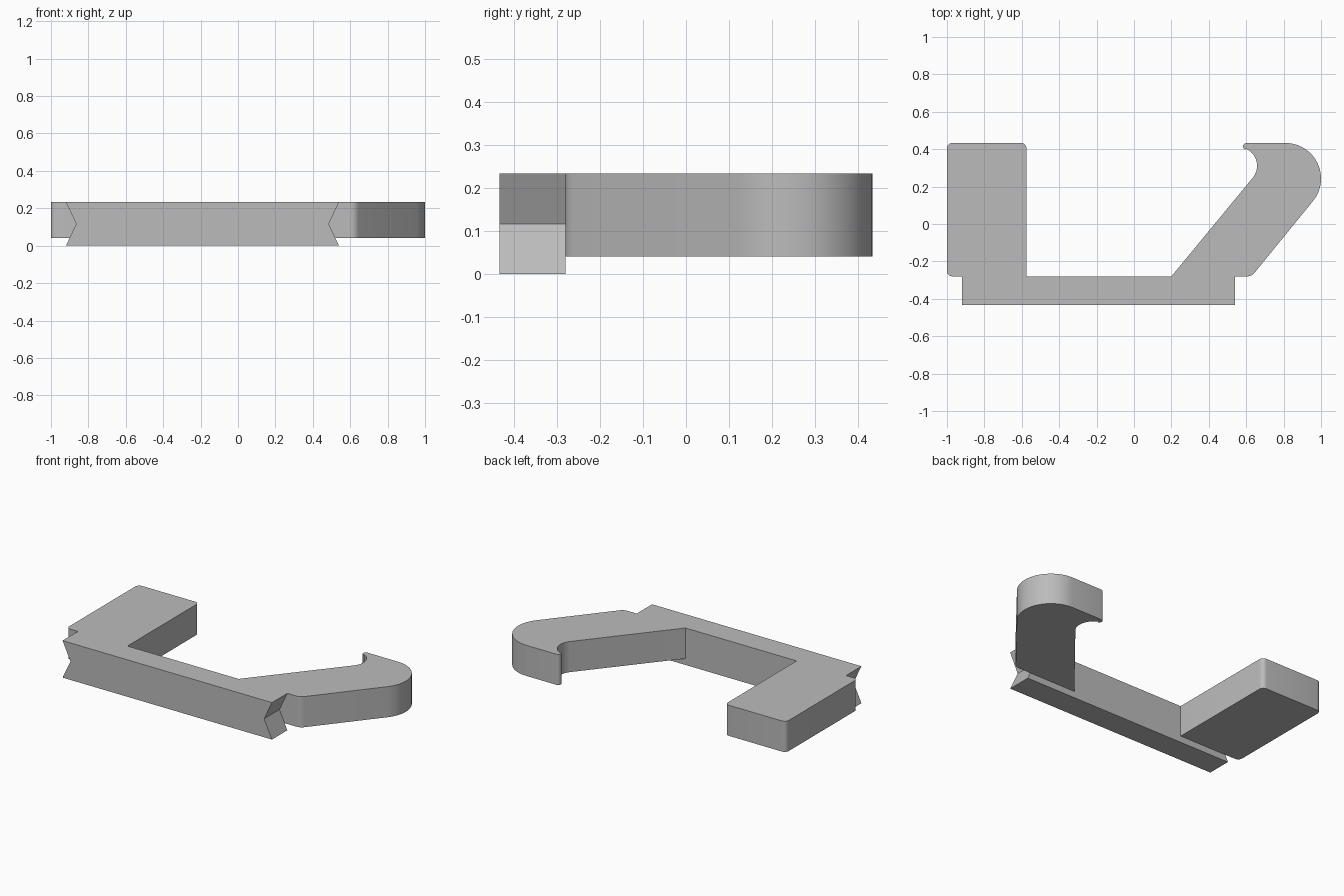
import bpy, bmesh, math
from mathutils import Vector

cube = bpy.data.objects.get("Cube")
if cube:
    bpy.data.objects.remove(cube, do_unlink=True)

grey = bpy.data.materials.new("plain grey")
grey.use_nodes = True
colour = (0.5, 0.5, 0.5, 1)
grey.diffuse_color = colour
grey.node_tree.nodes["Principled BSDF"].inputs["Base Color"].default_value = colour

BOTTOM, TOP = 0.04, 0.233
FRONT, SEAM, BACK = -0.433, -0.28, 0.433


def arc(cx, cy, r, start, end, steps):
    """Points along a circular arc, angles in degrees."""
    angles = [math.radians(start + (end - start) * i / steps) for i in range(steps + 1)]
    return [(cx + r * math.cos(a), cy + r * math.sin(a)) for a in angles]


def prism(name, base, offset):
    """Solid made by sweeping a flat outline along an offset."""
    bm = bmesh.new()
    face = bm.faces.new([bm.verts.new(p) for p in base])
    swept = bmesh.ops.extrude_face_region(bm, geom=[face])["geom"]
    verts = [v for v in swept if isinstance(v, bmesh.types.BMVert)]
    bmesh.ops.translate(bm, verts=verts, vec=Vector(offset))
    bmesh.ops.recalc_face_normals(bm, faces=bm.faces)
    mesh = bpy.data.meshes.new(name)
    bm.to_mesh(mesh)
    bm.free()
    mesh.materials.append(grey)
    obj = bpy.data.objects.new(name, mesh)
    bpy.context.collection.objects.link(obj)
    bpy.ops.object.select_all(action="DESELECT")
    obj.select_set(True)
    bpy.context.view_layer.objects.active = obj
    bpy.ops.object.shade_smooth_by_angle(angle=math.radians(35))
    return obj


def plate(name, outline):
    return prism(name, [(x, y, BOTTOM) for x, y in outline], (0, 0, TOP - BOTTOM))


# Front bar with a V notch in each end
bar = [(-0.92, 0), (0.54, 0), (0.485, TOP / 2), (0.54, TOP), (-0.92, TOP), (-0.865, TOP / 2)]
prism("notched_bar", [(x, FRONT, z) for x, z in bar], (0, SEAM - FRONT, 0))

# Straight arm with three rounded corners
r = 0.028
plate("straight_arm",
      [(-0.575, SEAM)]
      + arc(-0.575 - r, BACK - r, r, 0, 90, 6)
      + arc(-1 + r, BACK - r, r, 90, 180, 6)
      + arc(-1 + r, SEAM + r, r, 180, 270, 6))

# Slanted arm ending in a rounded hook
slope = -39.3
plate("hooked_arm",
      [(0.2, SEAM)]
      + arc(0.605, SEAM + 0.05, 0.05, -90, slope, 6)
      + arc(0.81, BACK - 0.19, 0.19, slope, 90, 24)
      + arc(0.602, BACK - 0.019, 0.019, 90, 246, 8)
      + arc(0.558, 0.311, 0.1, 66, slope, 18))
